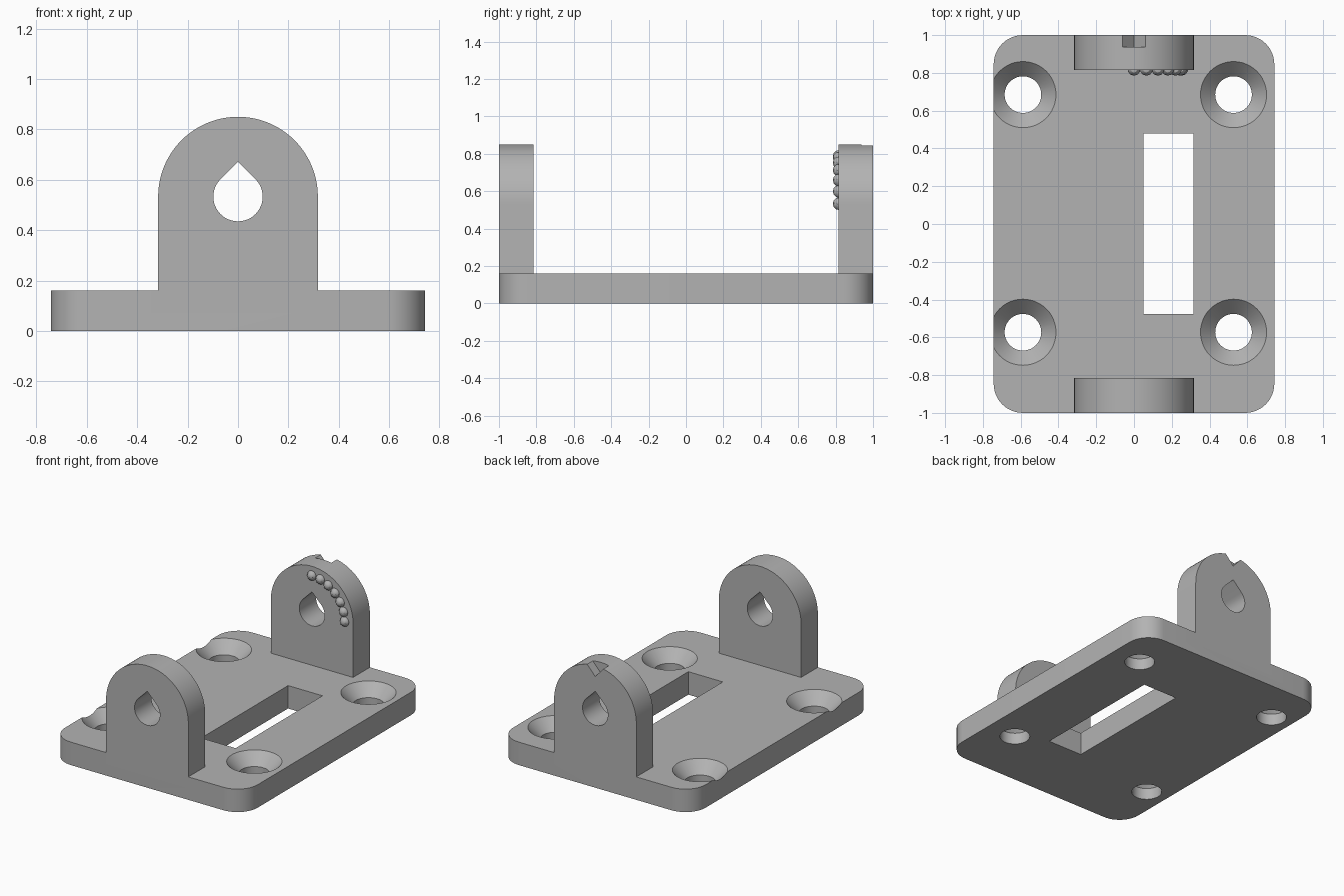
import bpy, bmesh, math
from mathutils import Matrix, Vector

if "Cube" in bpy.data.objects:
    bpy.data.objects.remove(bpy.data.objects["Cube"])

grey = bpy.data.materials.new("plain grey")
grey.diffuse_color = (0.45, 0.45, 0.45, 1)
grey.use_nodes = True
grey.node_tree.nodes["Principled BSDF"].inputs["Base Color"].default_value = grey.diffuse_color


def add(name, bm):
    bmesh.ops.recalc_face_normals(bm, faces=bm.faces)
    mesh = bpy.data.meshes.new(name)
    bm.to_mesh(mesh)
    bm.free()
    mesh.materials.append(grey)
    ob = bpy.data.objects.new(name, mesh)
    bpy.context.collection.objects.link(ob)
    return ob


def prism(name, outline, start, depth):
    """Extrude a closed outline of 3D points along an offset vector."""
    bm = bmesh.new()
    face = bm.faces.new([bm.verts.new(Vector(start) + Vector(p)) for p in outline])
    ext = bmesh.ops.extrude_face_region(bm, geom=[face])
    verts = [v for v in ext["geom"] if isinstance(v, bmesh.types.BMVert)]
    bmesh.ops.translate(bm, verts=verts, vec=depth)
    return add(name, bm)


def arc(cx, cy, r, a0, a1, n):
    return [(cx + r * math.cos(math.radians(a0 + (a1 - a0) * i / n)),
             cy + r * math.sin(math.radians(a0 + (a1 - a0) * i / n))) for i in range(n + 1)]


def combine(target, tool, operation):
    mod = target.modifiers.new(operation, 'BOOLEAN')
    mod.operation, mod.solver, mod.object = operation, 'EXACT', tool
    bpy.context.view_layer.objects.active = target
    bpy.ops.object.modifier_apply(modifier=mod.name)
    bpy.data.objects.remove(tool)


def upright(points):
    return [(x, 0, z) for x, z in points]


# Base plate with rounded corners
W, L, T, R = 0.743, 1.0, 0.16, 0.155
outline = (arc(W - R, L - R, R, 0, 90, 12) + arc(R - W, L - R, R, 90, 180, 12)
           + arc(R - W, R - L, R, 180, 270, 12) + arc(W - R, R - L, R, 270, 360, 12))
bracket = prism("bracket", [(x, y, 0) for x, y in outline], (0, 0, 0), (0, 0, T))

# Rounded ears at both ends
EAR, EZ, ET = 0.317, 0.533, 0.185
ear = upright([(-EAR, 0.08), (EAR, 0.08)] + arc(0, EZ, EAR, 0, 180, 48))
for y in (-L, L - ET):
    combine(bracket, prism("ear", ear, (0, y, 0), (0, ET, 0)), 'UNION')

# Teardrop pivot holes through both ears
drop = upright(arc(0, EZ, 0.098, 135, 405, 36) + [(0, EZ + 0.098 * math.sqrt(2))])
combine(bracket, prism("pivot_cutter", drop, (0, -1.2, 0), (0, 2.4, 0)), 'DIFFERENCE')

# V-shaped pointer notch at the top of the back ear
notch = upright([(0, 0.775), (0.117, 0.905), (-0.117, 0.905)])
combine(bracket, prism("notch_cutter", notch, (0, 0.938, 0), (0, 0.2, 0)), 'DIFFERENCE')

# Rectangular slot
slot = [(0.05, -0.477, 0), (0.316, -0.477, 0), (0.316, 0.48, 0), (0.05, 0.48, 0)]
combine(bracket, prism("slot_cutter", slot, (0, 0, -0.1), (0, 0, 0.4)), 'DIFFERENCE')

# Countersunk screw holes: (radius, height) profile turned around z
profile = [(0.097, -0.05), (0.097, 0.08), (0.175, T), (0.175, T + 0.05)]
for x in (-0.588, 0.527):
    for y in (-0.573, 0.685):
        bm = bmesh.new()
        rings = [[bm.verts.new((x + px, y + py, z)) for px, py in arc(0, 0, r, 0, 352.5, 47)]
                 for r, z in profile]
        for lo, hi in zip(rings, rings[1:]):
            for i in range(48):
                j = (i + 1) % 48
                bm.faces.new((lo[i], lo[j], hi[j], hi[i]))
        bm.faces.new(rings[0])
        bm.faces.new(rings[-1])
        combine(bracket, add("screw_cutter", bm), 'DIFFERENCE')

# Arc of small scale bumps on the inner face of the back ear
bm = bmesh.new()
for px, pz in arc(0, EZ, 0.253, 0, 90, 6):
    bmesh.ops.create_uvsphere(bm, u_segments=10, v_segments=6, radius=0.034,
                              matrix=Matrix.Translation((px, L - ET + 0.004, pz)))
bumps = add("scale_bumps", bm)

for ob in (bracket, bumps):
    bpy.ops.object.select_all(action='DESELECT')
    ob.select_set(True)
    bpy.context.view_layer.objects.active = ob
    bpy.ops.object.shade_smooth_by_angle(angle=math.radians(30))
